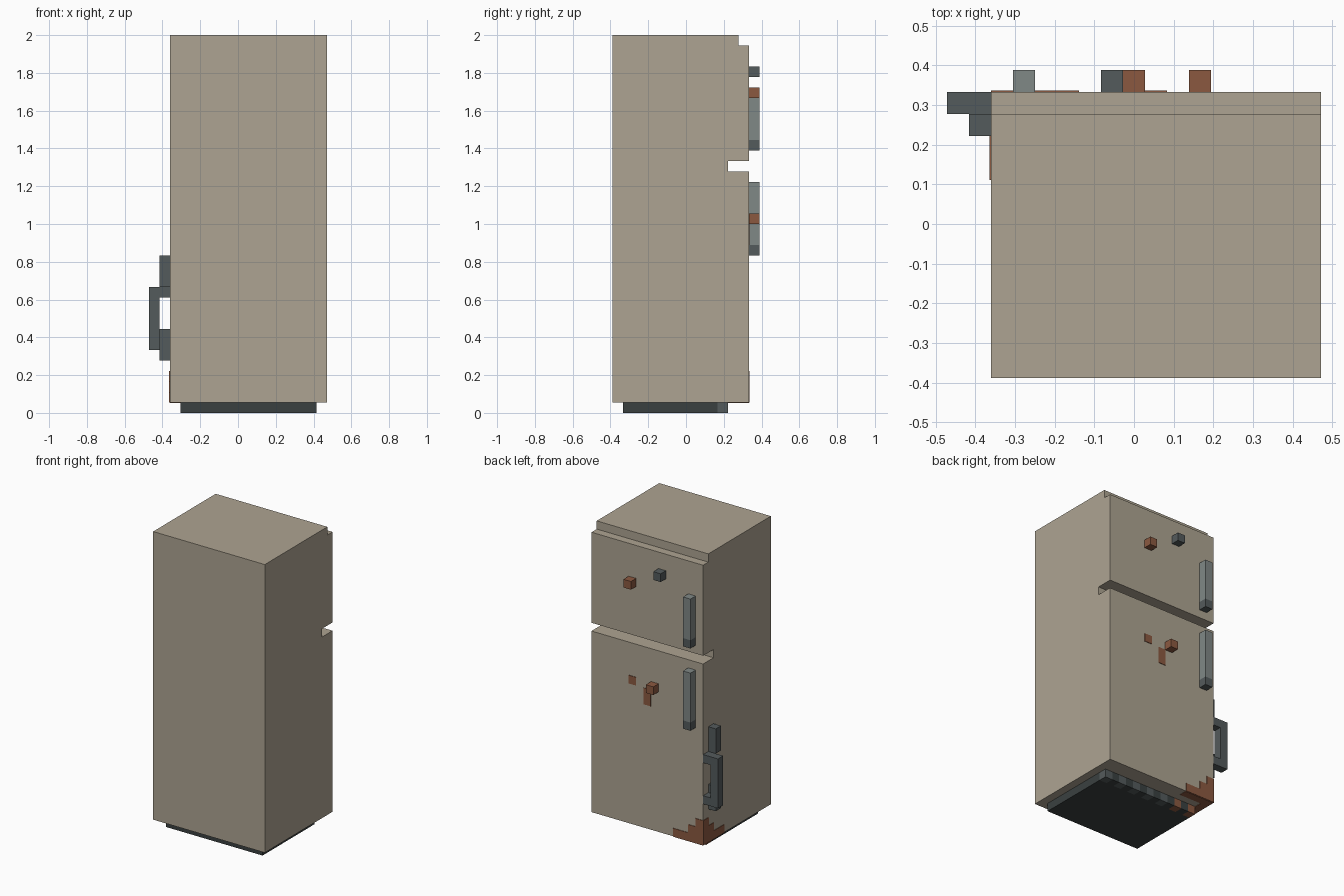
import bpy
import bmesh
from mathutils import Vector

if "Cube" in bpy.data.objects:
    bpy.data.objects.remove(bpy.data.objects["Cube"], do_unlink=True)

U = 2 / 36                       # one block of the grid
ORIGIN = Vector((-8.5, -7, 0))   # grid corner, in blocks
THIN = 0.06                      # plate thickness, in blocks


def material(name, *srgb):
    color = [((c / 255 + 0.055) / 1.055) ** 2.4 for c in srgb] + [1]
    mat = bpy.data.materials.new(name)
    mat.use_nodes = True
    mat.diffuse_color = color
    bsdf = mat.node_tree.nodes["Principled BSDF"]
    bsdf.inputs["Base Color"].default_value = color
    bsdf.inputs["Roughness"].default_value = 0.9
    return mat


beige = material("beige enamel", 174, 164, 146)
light = material("light metal", 128, 136, 134)
dark = material("dark metal", 84, 91, 92)
black = material("black metal", 58, 64, 64)
rust = material("rust", 139, 89, 64)


def finish(name, bm, mat):
    bmesh.ops.recalc_face_normals(bm, faces=bm.faces)
    mesh = bpy.data.meshes.new(name)
    bm.to_mesh(mesh)
    bm.free()
    mesh.materials.append(mat)
    obj = bpy.data.objects.new(name, mesh)
    bpy.context.collection.objects.link(obj)
    return obj


def box(name, mat, x, y, z):
    """Box from block ranges; a single number means one block."""
    spans = [s if isinstance(s, tuple) else (s, s + 1) for s in (x, y, z)]
    bm = bmesh.new()
    bmesh.ops.create_cube(bm, size=1)
    for v in bm.verts:
        v.co = (Vector([a if c < 0 else b for c, (a, b) in zip(v.co, spans)]) + ORIGIN) * U
    return finish(name, bm, mat)


# Cabinet: side profile with the top step and the groove between the doors
profile = [(0, 1), (13, 1), (13, 23), (11, 23), (11, 24), (13, 24),
           (13, 35), (12, 35), (12, 36), (0, 36)]
bm = bmesh.new()
face = bm.faces.new([bm.verts.new((Vector((2, y, z)) + ORIGIN) * U) for y, z in profile])
side = bmesh.ops.extrude_face_region(bm, geom=[face])
moved = [g for g in side["geom"] if isinstance(g, bmesh.types.BMVert)]
bmesh.ops.translate(bm, verts=moved, vec=(15 * U, 0, 0))
finish("cabinet", bm, beige)

# Plinth with a grille of alternating blocks
box("plinth", black, (3, 16), (1, 10), (0, 1))
for i in range(3, 16):
    mat = black if i % 2 == 0 else rust if i < 7 else dark
    box("grille_block", mat, i, 10, 0)

# Door handles with dark lower ends
for name, low, high in (("lower", 15, 22), ("upper", 25, 31)):
    box(name + "_door_handle", light, 3, 13, (low + 1, high))
    box(name + "_door_handle_end", dark, 3, 13, low)

# Magnets
box("upper_rust_magnet", rust, 11, 13, 30)
box("upper_dark_magnet", dark, 7, 13, 32)
box("lower_rust_magnet", rust, 8, 13, 18)

# Side latch: grip, two arms and two mounting blocks
box("latch_grip", dark, 0, 12, (6, 12))
for arm, mount in ((6, 5), (11, 12)):
    box("latch_arm", dark, 1, 12, arm)
    box("latch_mount", dark, 1, 11, (mount, mount + 3))

# Rust spots on the lower door
door = (13, 13 + THIN)
box("door_rust_spot", rust, 11, door, 18)
box("door_rust_streak", rust, 9, door, (16, 18))

# Rusted bottom corner, stepping down along the door, the side and below
wall = (2 - THIN, 2)
under = (1 - THIN, 1)
for step, height in enumerate((3, 2, 1, 1)):
    box("door_corner_rust", rust, 2 + step, door, (1, 1 + height))
    box("side_corner_rust", rust, wall, 12 - step, (1, 1 + height))
    box("bottom_edge_rust", rust, 2 + step, 12, under)
    if step:
        box("bottom_side_rust", rust, 2, 12 - step, under)
